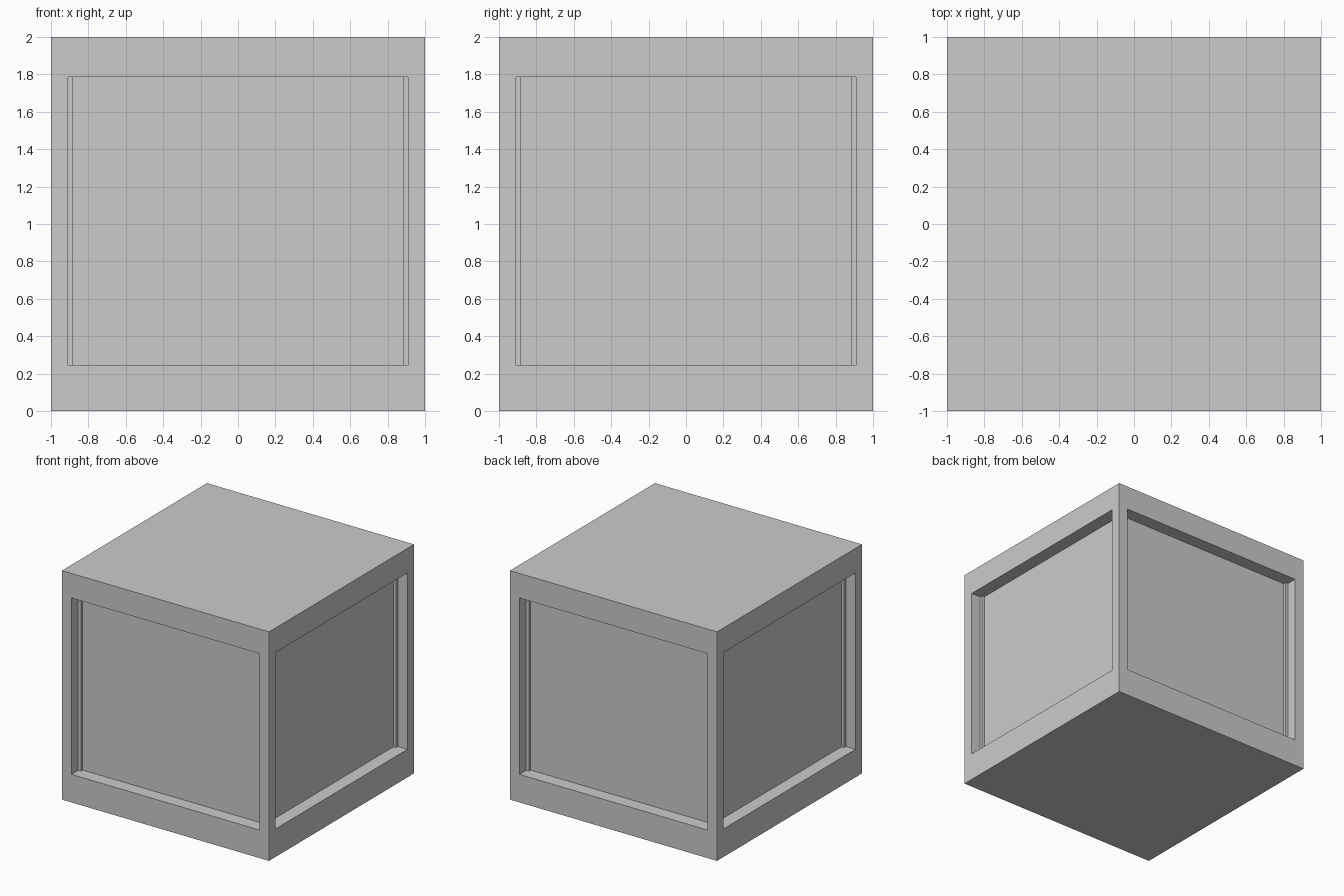
import bpy, bmesh
from mathutils import Matrix

if "Cube" in bpy.data.objects:
    bpy.data.objects.remove(bpy.data.objects["Cube"])

SIDE_MARGIN = 0.13
PANEL_Z = (0.245, 1.785)
DEPTH = 0.117

# Solid cube body standing on the ground
bm = bmesh.new()
bmesh.ops.create_cube(bm, size=2.0, matrix=Matrix.Translation((0, 0, 1)))
bm.normal_update()
sides = [f for f in bm.faces if abs(f.normal.z) < 0.5]

# Frame border on each of the four sides
bmesh.ops.inset_individual(bm, faces=sides, thickness=SIDE_MARGIN, depth=0.0)
for f in sides:
    for v in f.verts:
        v.co.z = PANEL_Z[1] if v.co.z > 1 else PANEL_Z[0]
bm.normal_update()

# Sink each panel straight into the body
bmesh.ops.inset_individual(bm, faces=sides, thickness=0.0, depth=0.0)
bm.normal_update()
for f in sides:
    bmesh.ops.translate(bm, verts=f.verts[:], vec=f.normal * -DEPTH)
bm.normal_update()

mesh = bpy.data.meshes.new("panelled_crate")
bm.to_mesh(mesh)
bm.free()
bpy.context.collection.objects.link(bpy.data.objects.new("panelled_crate", mesh))
